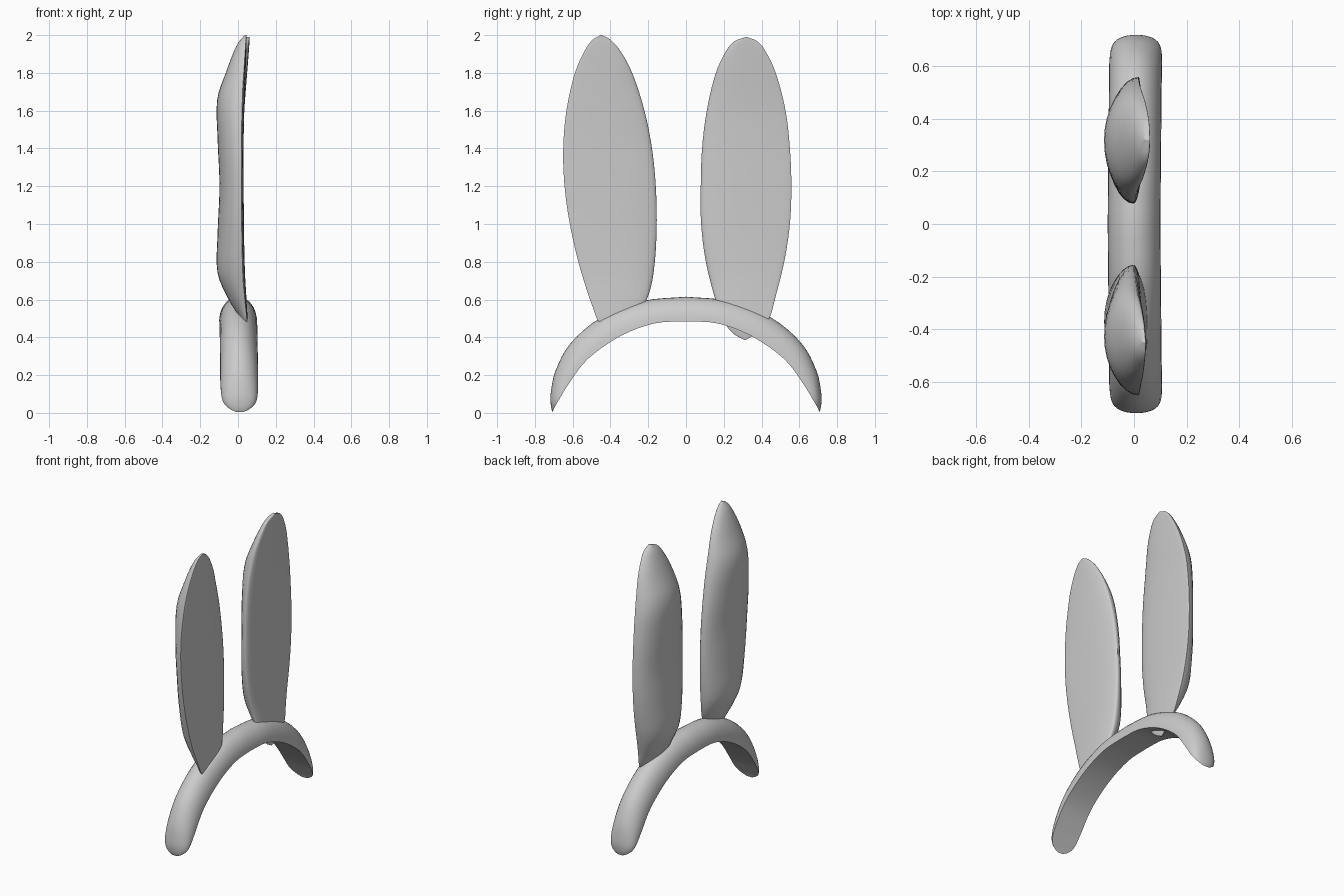
import bpy, bmesh, math

if "Cube" in bpy.data.objects:
    bpy.data.objects.remove(bpy.data.objects["Cube"])


def interp(rows, t, col):
    """Smooth interpolation of one column in a table keyed by column 0."""
    n = len(rows)
    i = next((k for k in range(n - 2) if t <= rows[k + 1][0]), n - 2)
    p1, p2 = rows[i], rows[i + 1]
    p0, p3 = rows[max(i - 1, 0)], rows[min(i + 2, n - 1)]
    h = p2[0] - p1[0]
    s = (t - p1[0]) / h
    m1 = (p2[col] - p0[col]) / (p2[0] - p0[0]) * h
    m2 = (p3[col] - p1[col]) / (p3[0] - p1[0]) * h
    return ((2*s**3 - 3*s*s + 1) * p1[col] + (s**3 - 2*s*s + s) * m1
            + (3*s*s - 2*s**3) * p2[col] + (s**3 - s*s) * m2)


def loft(name, rings, angle):
    """Skin closed rings of points and cap both ends."""
    bm = bmesh.new()
    vs = [[bm.verts.new(p) for p in r] for r in rings]
    n = len(rings[0])
    for a, b in zip(vs, vs[1:]):
        for i in range(n):
            j = (i + 1) % n
            bm.faces.new((a[i], a[j], b[j], b[i]))
    bm.faces.new(vs[0])
    bm.faces.new(vs[-1])
    bmesh.ops.remove_doubles(bm, verts=bm.verts, dist=0.0005)
    bmesh.ops.recalc_face_normals(bm, faces=bm.faces)
    me = bpy.data.meshes.new(name)
    bm.to_mesh(me)
    bm.free()
    ob = bpy.data.objects.new(name, me)
    bpy.context.collection.objects.link(ob)
    bpy.ops.object.select_all(action='DESELECT')
    ob.select_set(True)
    bpy.context.view_layer.objects.active = ob
    bpy.ops.object.shade_smooth_by_angle(angle=math.radians(angle))
    return ob


# Headband: domed outside, flat faceted underside
# station, inner y, inner z, outer y, outer z, half width
band = [(0, 0, .485, 0, .615, .10), (1, .17, .473, .23, .592, .10),
        (2, .35, .405, .45, .505, .10), (3, .52, .285, .61, .37, .10),
        (4, .62, .155, .69, .225, .10), (5, .675, .065, .716, .105, .09),
        (5.6, .698, .025, .717, .05, .06), (6, .706, .005, .71, .012, .02)]
rings = []
steps = [i / 4 for i in range(25)]
for s in [-t for t in reversed(steps[1:])] + steps:
    sign = -1 if s < 0 else 1
    iy, iz, oy, oz, w = (interp(band, abs(s), c) for c in range(1, 6))
    cx = 0.01 * abs(s) / 6
    ring = []
    for k in range(17):
        a = math.pi * k / 16
        d = math.sin(a)
        ring.append((cx - w * math.cos(a), sign * (iy + (oy - iy) * d), iz + (oz - iz) * d))
    rings.append(ring)
loft("headband", rings, 35)

# Ear depth along the height: z, back x, front x
depth = [(.38, .03, .04), (.48, .02, .05), (.6, -.05, .045), (.74, -.108, .037),
         (.95, -.108, .032), (1.2, -.098, .03), (1.45, -.108, .03),
         (1.66, -.11, .035), (1.8, -.065, .04), (1.95, -.005, .045), (2.0, .035, .045)]
# Ear outlines: z, outer y, inner y
left_outline = [(.44, -.40, -.37), (.48, -.46, -.30), (.55, -.49, -.235),
                (.65, -.525, -.19), (.8, -.57, -.165), (1.0, -.615, -.155),
                (1.2, -.643, -.16), (1.4, -.65, -.18), (1.6, -.633, -.22),
                (1.8, -.588, -.285), (1.92, -.535, -.35), (1.98, -.49, -.405), (2.0, -.45, -.447)]
right_outline = [(.385, .315, .31), (.42, .37, .25), (.5, .44, .19),
                 (.6, .47, .155), (.8, .52, .105), (1.0, .55, .08),
                 (1.2, .558, .078), (1.4, .55, .085), (1.6, .527, .11),
                 (1.8, .475, .158), (1.92, .418, .215), (1.97, .375, .26), (1.99, .322, .318)]


def ear(name, outline, tip_shift):
    z0, z1 = outline[0][0], outline[-1][0]
    rings = []
    for i in range(49):
        z = z0 + (z1 - z0) * (1 - math.cos(math.pi * i / 48)) / 2
        yo, yi = interp(outline, z, 1), interp(outline, z, 2)
        back, front = interp(depth, z, 1), interp(depth, z, 2)
        shift = tip_shift * max(0, (z - 1.6) / .4)
        full = min(1, (front - back) / .13)
        ring = []
        for k in range(32):
            a = 2 * math.pi * k / 32
            f = (1 - math.cos(a)) / 2              # 0 outer rim, 1 inner rim
            rim = front - (.012 + .02 * f) * full
            d = math.sin(a)
            x = rim + (back - rim) * d if d > 0 else rim - (front - rim) * d
            ring.append((x + shift, yo + (yi - yo) * f, z))
        rings.append(ring)
    loft(name, rings, 50)


ear("left_ear", left_outline, 0.0)
ear("right_ear", right_outline, 0.017)
